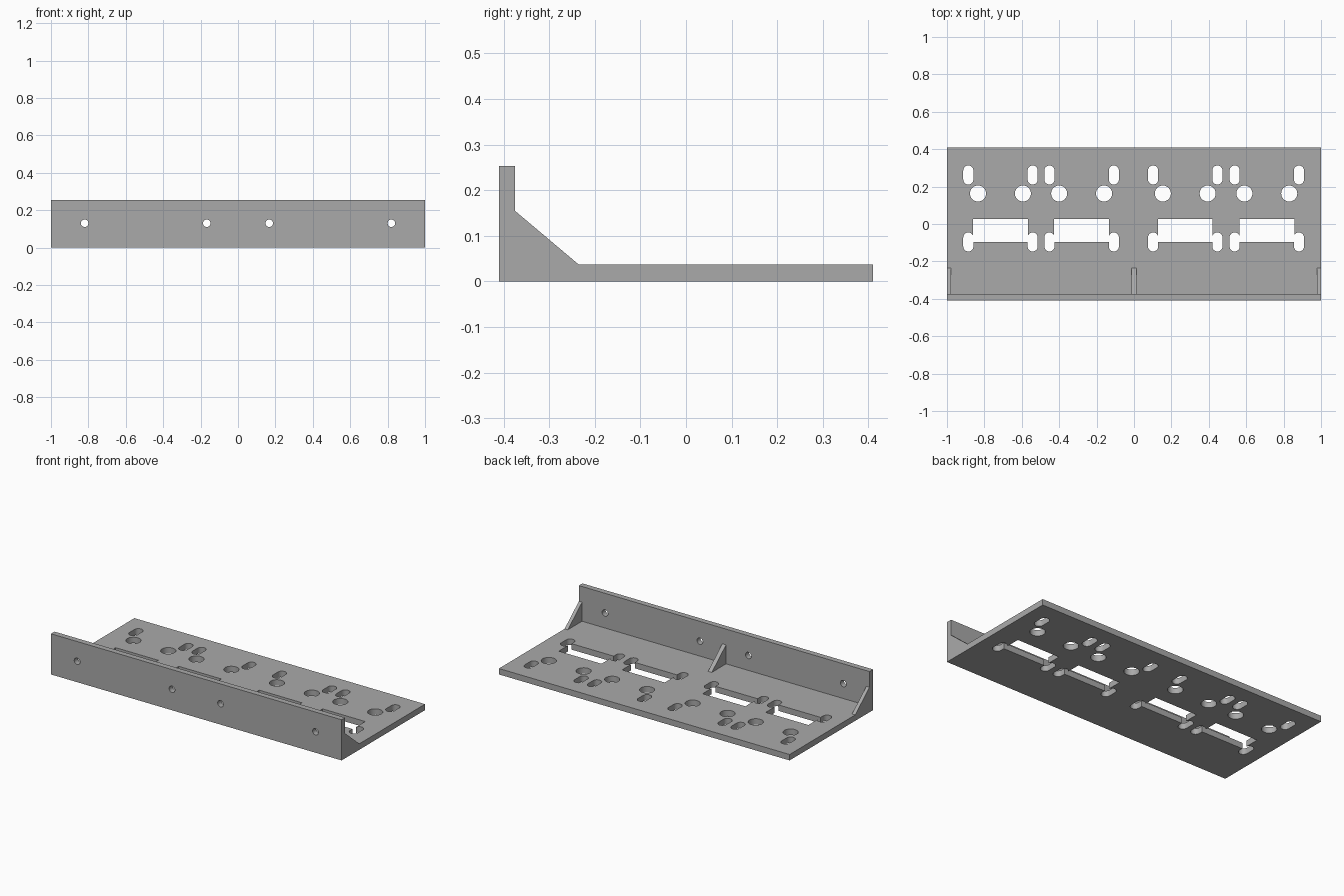
import bpy, bmesh
from math import cos, sin, pi
from mathutils import Vector

cube = bpy.data.objects.get("Cube")
if cube:
    bpy.data.objects.remove(cube, do_unlink=True)

grey = bpy.data.materials.new("plain grey")
grey.use_nodes = True
colour = (0.4, 0.4, 0.4, 1)
grey.diffuse_color = colour
grey.node_tree.nodes["Principled BSDF"].inputs["Base Color"].default_value = colour

DEPTH, BASE, HEIGHT, WALL = 0.41, 0.037, 0.253, -0.375


def add_prism(bm, points, direction):
    """Extrude a flat outline along a direction."""
    face = bm.faces.new([bm.verts.new(p) for p in points])
    ext = bmesh.ops.extrude_face_region(bm, geom=[face])
    verts = [g for g in ext["geom"] if isinstance(g, bmesh.types.BMVert)]
    bmesh.ops.translate(bm, verts=verts, vec=Vector(direction))


def make_object(name, bm):
    bmesh.ops.recalc_face_normals(bm, faces=bm.faces)
    mesh = bpy.data.meshes.new(name)
    bm.to_mesh(mesh)
    bm.free()
    mesh.materials.append(grey)
    ob = bpy.data.objects.new(name, mesh)
    bpy.context.collection.objects.link(ob)
    return ob


def side_profile(name, profile, x0, x1):
    bm = bmesh.new()
    add_prism(bm, [(x0, y, z) for y, z in profile], (x1 - x0, 0, 0))
    return make_object(name, bm)


def oval(cx, cy, r, straight=0.0, steps=16):
    """Round outline, stretched in y into a slot when straight > 0."""
    pts = []
    for half, shift in ((0, straight / 2), (pi, -straight / 2)):
        for i in range(steps + 1):
            if straight == 0 and i == steps:
                continue
            a = half + pi * i / steps
            pts.append((cx + r * cos(a), cy + shift + r * sin(a)))
    return pts


# L-shaped plate: floor and front wall
bracket = side_profile("bracket_plate", [
    (-DEPTH, 0), (DEPTH, 0), (DEPTH, BASE), (WALL, BASE),
    (WALL, HEIGHT), (-DEPTH, HEIGHT)], -1, 1)

# Triangular gussets at both ends and the middle
gusset = [(WALL, BASE), (-0.235, BASE), (WALL, 0.155)]
for name, x0, x1 in (("right_gusset", -1, -0.978),
                     ("middle_gusset", -0.013, 0.013),
                     ("left_gusset", 0.978, 1)):
    side_profile(name, gusset, x0, x1)

# Floor openings: window, two round holes and four slots per station
outlines = {"windows": [], "holes": [], "slots": []}
for cx in (-0.714, -0.28, 0.274, 0.71):
    outlines["windows"].append([
        (cx - 0.147, -0.096), (cx + 0.147, -0.096),
        (cx + 0.147, 0.027), (cx - 0.147, 0.027)])
    for side in (-1, 1):
        outlines["holes"].append(oval(cx + side * 0.12, 0.163, 0.043))
        for cy in (-0.096, 0.262):
            outlines["slots"].append(oval(cx + side * 0.172, cy, 0.027, 0.048))

cutters = []
for name, shapes in outlines.items():
    bm = bmesh.new()
    for shape in shapes:
        add_prism(bm, [(x, y, -0.1) for x, y in shape], (0, 0, 0.25))
    cutters.append(make_object(name + "_cutter", bm))

# Screw holes through the front wall
bm = bmesh.new()
for x in (-0.82, -0.167, 0.167, 0.82):
    add_prism(bm, [(u, -0.5, v) for u, v in oval(x, 0.13, 0.02)], (0, 0.2, 0))
cutters.append(make_object("screw_hole_cutter", bm))

for cutter in cutters:
    mod = bracket.modifiers.new(cutter.name, "BOOLEAN")
    mod.operation = "DIFFERENCE"
    mod.solver = "EXACT"
    mod.object = cutter

# Apply the cuts and drop the cutters
bpy.context.view_layer.update()
graph = bpy.context.evaluated_depsgraph_get()
cut_mesh = bpy.data.meshes.new_from_object(bracket.evaluated_get(graph))
bracket.modifiers.clear()
bracket.data = cut_mesh
for cutter in cutters:
    bpy.data.objects.remove(cutter, do_unlink=True)

# Smooth hole walls, sharp edges
bpy.ops.object.select_all(action="DESELECT")
bracket.select_set(True)
bpy.context.view_layer.objects.active = bracket
bpy.ops.object.shade_smooth_by_angle(angle=pi / 6)
